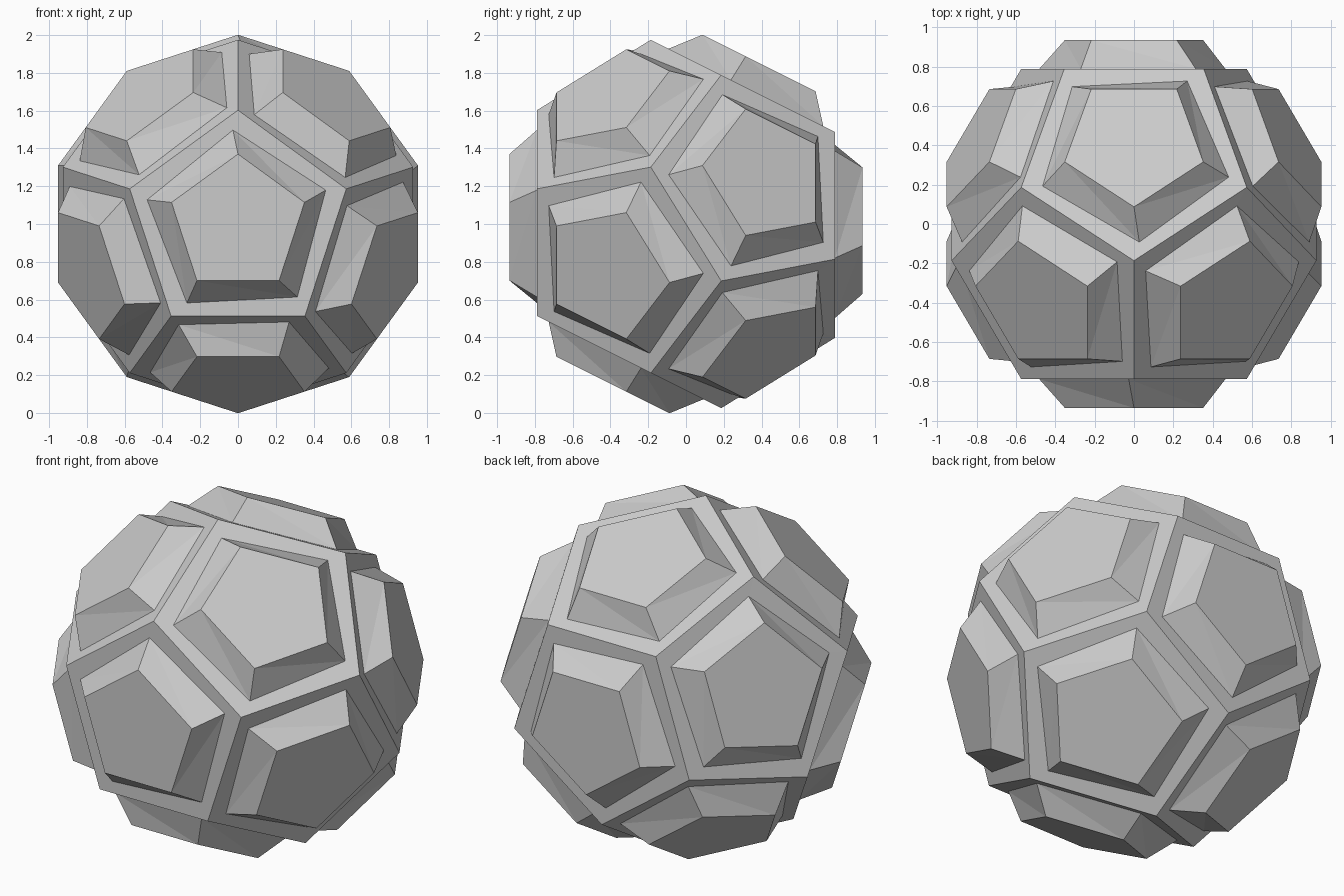
import bpy, bmesh
from math import sin, cos, pi, radians, sqrt
from mathutils import Vector

if "Cube" in bpy.data.objects:
    bpy.data.objects.remove(bpy.data.objects["Cube"])

CENTRE = Vector((0, 0, 1))
FACE_DIST, FACE_R = 0.789, 0.6025      # dodecahedron face: distance from centre, corner radius
BASE_R, TWIST = 0.498, radians(3.1)    # twisted foot of each raised panel
TOP_DIST, TOP_R = 0.935, 0.37          # flat top of each raised panel

# Twelve face directions, one face looking straight to the front
front = Vector((0, -1, 0))
normals = [front, -front]
for k in range(5):
    a = -pi / 2 + k * 2 * pi / 5
    n = Vector((2 * cos(a), -1, 2 * sin(a))) / sqrt(5)
    normals += [n, -n]

bm = bmesh.new()


def ring(n, u, dist, radius, twist=0.0):
    """Pentagon of vertices, counter-clockwise seen from outside."""
    v = n.cross(u)
    angles = [twist + k * 2 * pi / 5 for k in range(5)]
    return [bm.verts.new(CENTRE + n * dist + (u * cos(a) + v * sin(a)) * radius)
            for a in angles]


for n in normals:
    # a corner points directly away from a neighbouring face
    m = next(m for m in normals if 0.4 < n.dot(m) < 0.5)
    u = -(m - n * n.dot(m)).normalized()
    outer = ring(n, u, FACE_DIST, FACE_R)
    base = ring(n, u, FACE_DIST, BASE_R, TWIST)
    top = ring(n, u, TOP_DIST, TOP_R)
    for i in range(5):
        j = (i + 1) % 5
        # flat frame
        bm.faces.new((outer[i], outer[j], base[j], base[i]))
        # sloping panel sides
        bm.faces.new((base[i], base[j], top[i]))
        bm.faces.new((base[j], top[j], top[i]))
    # panel top
    bm.faces.new(top)

# Join neighbouring frames along the dodecahedron edges
bmesh.ops.remove_doubles(bm, verts=bm.verts, dist=0.005)
bmesh.ops.recalc_face_normals(bm, faces=bm.faces)

mesh = bpy.data.meshes.new("panelled_ball")
bm.to_mesh(mesh)
bm.free()
ball = bpy.data.objects.new("panelled_ball", mesh)
bpy.context.collection.objects.link(ball)
